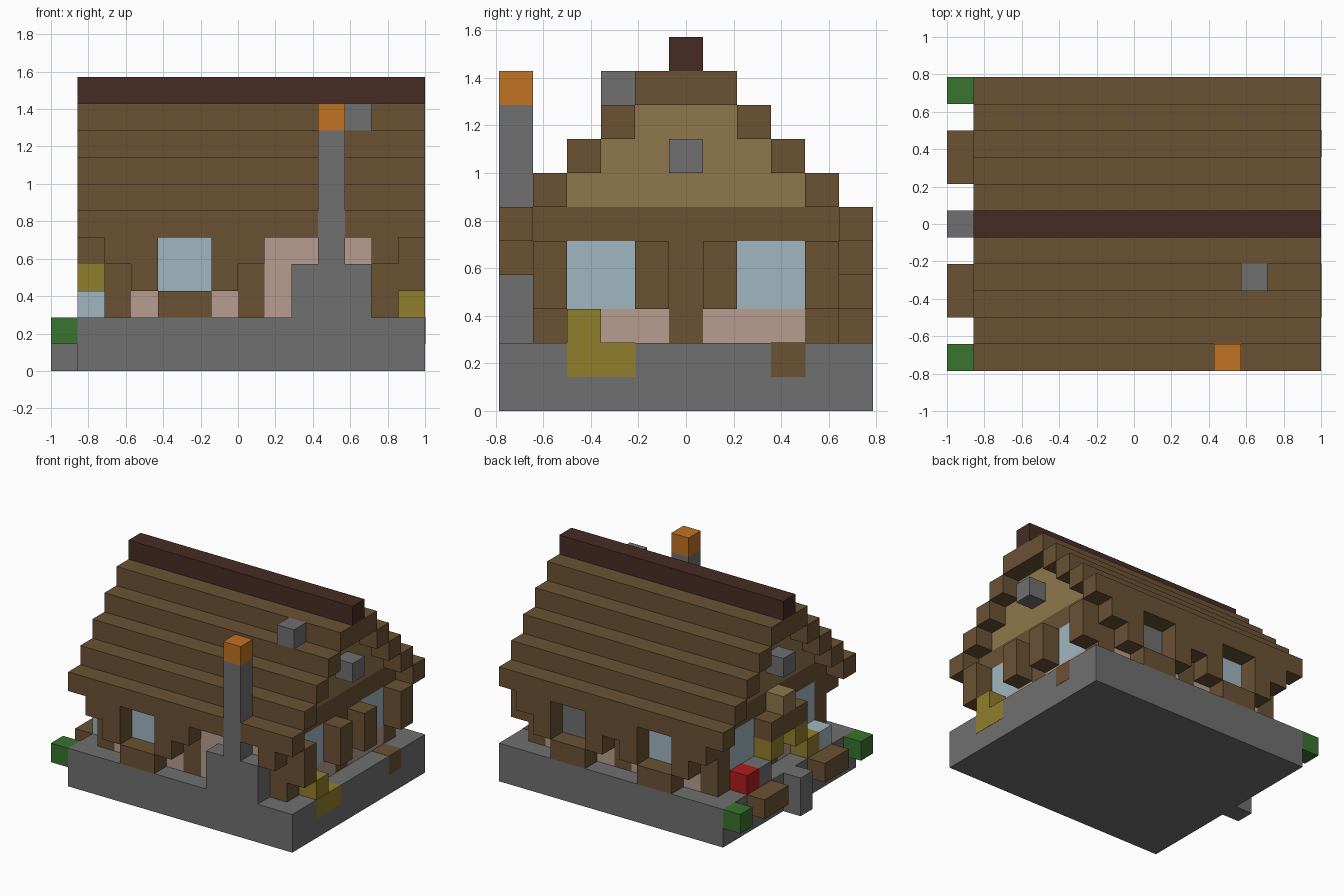
import bpy, bmesh

cube = bpy.data.objects.get("Cube")
if cube:
    bpy.data.objects.remove(cube, do_unlink=True)

U = 1 / 7          # size of one block
W, D = 14, 11      # blocks across and deep


def colour(name, r, g, b):
    lin = [((c / 255 + 0.055) / 1.055) ** 2.4 for c in (r, g, b)] + [1]
    m = bpy.data.materials.new(name)
    m.use_nodes = True
    m.diffuse_color = lin
    bsdf = m.node_tree.nodes["Principled BSDF"]
    bsdf.inputs["Base Color"].default_value = lin
    bsdf.inputs["Roughness"].default_value = 0.9
    return m


wood = colour("wood brown", 107, 82, 52)
ridge_wood = colour("dark ridge wood", 70, 44, 36)
tan = colour("gable tan", 143, 119, 75)
stone = colour("stone grey", 112, 112, 112)
plaster = colour("plaster pink", 184, 157, 144)
glass = colour("pale blue", 160, 182, 192)
olive = colour("olive yellow", 146, 126, 44)
leaf = colour("leaf green", 58, 115, 47)
ember = colour("ember orange", 193, 115, 35)
red = colour("flower red", 176, 28, 30)


def part(name, mat, *boxes, grow=0):
    """One object from block ranges: (x first, x last, y first, y last, z first, z last)."""
    bm = bmesh.new()
    for b in boxes:
        lo = [b[0], b[2], b[4]]
        hi = [b[1] + 1, b[3] + 1, b[5] + 1]
        for v in bmesh.ops.create_cube(bm, size=1)["verts"]:
            for a, shift in enumerate((W / 2, D / 2, 0)):
                v.co[a] = (hi[a] - shift) * U + grow if v.co[a] > 0 else (lo[a] - shift) * U
    mesh = bpy.data.meshes.new(name)
    bm.to_mesh(mesh)
    bm.free()
    mesh.materials.append(mat)
    bpy.context.collection.objects.link(bpy.data.objects.new(name, mesh))


def both(x0, x1, y0, y1, z0, z1):
    """The box and its copy on the other side, front to back."""
    return [(x0, x1, y0, y1, z0, z1), (x0, x1, 10 - y1, 10 - y0, z0, z1)]


# Foundation and entrance step
part("foundation", stone, (1, 13, 0, 10, 0, 1))
part("entrance_step", stone, (0, 0, 5, 5, 0, 1))

# Timber posts
part("corner_posts", wood, *both(2, 2, 1, 1, 2, 4), *both(12, 12, 1, 1, 2, 4))
part("middle_posts", wood, *both(7, 7, 1, 1, 2, 4), (12, 12, 5, 5, 2, 4))
part("front_door", wood, (2, 2, 5, 5, 2, 4))
part("ceiling_beam", wood, (2, 12, 1, 9, 5, 5))

# Plastered wall panels
part("long_wall_panels", plaster,
     *both(4, 5, 1, 1, 2, 2), *both(3, 3, 1, 1, 2, 4), *both(6, 6, 1, 1, 2, 4),
     (8, 11, 1, 1, 2, 4), (9, 10, 9, 9, 2, 2),
     (8, 8, 9, 9, 2, 4), (11, 11, 9, 9, 2, 4))
for name, x in (("entrance", 2), ("side", 12)):
    part(name + "_wall_panels", plaster, *both(x, x, 2, 3, 2, 2), *both(x, x, 4, 4, 2, 4))
    part(name + "_windows", glass, *both(x, x, 2, 3, 3, 4))
    part(name + "_gable", tan, (x, x, 2, 8, 6, 6), (x, x, 3, 7, 7, 7), (x, x, 4, 6, 8, 8))
part("long_wall_windows", glass, *both(4, 5, 1, 1, 3, 4))
part("stone_back_panel", stone, (9, 10, 9, 9, 3, 4))

# Brackets under the eaves and window boxes
part("eave_brackets", wood,
     *both(2, 2, 0, 0, 4, 4), *both(12, 12, 0, 0, 4, 4), *both(7, 7, 0, 0, 4, 4))
part("window_frames", wood,
     *both(3, 3, 0, 0, 3, 4), *both(6, 6, 0, 0, 3, 4),
     (8, 8, 10, 10, 3, 4), (11, 11, 10, 10, 3, 4),
     *both(13, 13, 1, 1, 3, 4), *both(13, 13, 4, 4, 3, 4))
part("window_boxes", wood, *both(4, 5, 0, 0, 2, 2), (9, 10, 10, 10, 2, 2))

# Stepped roof
part("front_eave", wood, (1, 9, 0, 0, 5, 5), (11, 13, 0, 0, 5, 5))
part("back_eave", wood, (1, 13, 10, 10, 5, 5))
for n in range(1, 4):
    part(f"roof_step_{n}", wood, *both(1, 13, n, n, 5 + n, 5 + n))
part("roof_top", wood, (1, 13, 4, 6, 9, 9))
part("roof_ridge", ridge_wood, (1, 13, 5, 5, 10, 10))
part("gable_stones", stone, (13, 13, 5, 5, 7, 7), (1, 1, 5, 5, 7, 7))
part("roof_vent", stone, (11, 11, 3, 3, 9, 9))

# Chimney
part("chimney", stone, (9, 11, 0, 0, 2, 3), (10, 10, 0, 0, 4, 8))
part("chimney_fire", ember, (10, 10, 0, 0, 9, 9))

# Entrance canopy, lanterns and flowers
part("canopy", wood, (1, 1, 4, 6, 4, 4))
part("canopy_crest", tan, (1, 1, 5, 5, 5, 5))
part("lanterns", olive, *both(1, 1, 4, 4, 3, 3))
part("entrance_straw", olive, (1, 1, 3, 3, 2, 2))
part("entrance_stone", stone, (1, 1, 7, 7, 2, 2))
part("red_flower", red, (1, 1, 8, 8, 2, 2))
part("blue_flower", glass, (1, 1, 2, 2, 2, 2))
part("garden_logs", wood, *both(0, 0, 2, 3, 1, 1))
part("shrubs", leaf, *both(0, 0, 0, 0, 1, 1))

# Straw and timber set into the side of the foundation
part("straw_bale", olive, (13, 13, 2, 2, 2, 2))
part("straw_inlay", olive, (13, 13, 2, 3, 1, 1), grow=0.002)
part("timber_inlay", wood, (13, 13, 8, 8, 1, 1), grow=0.002)
